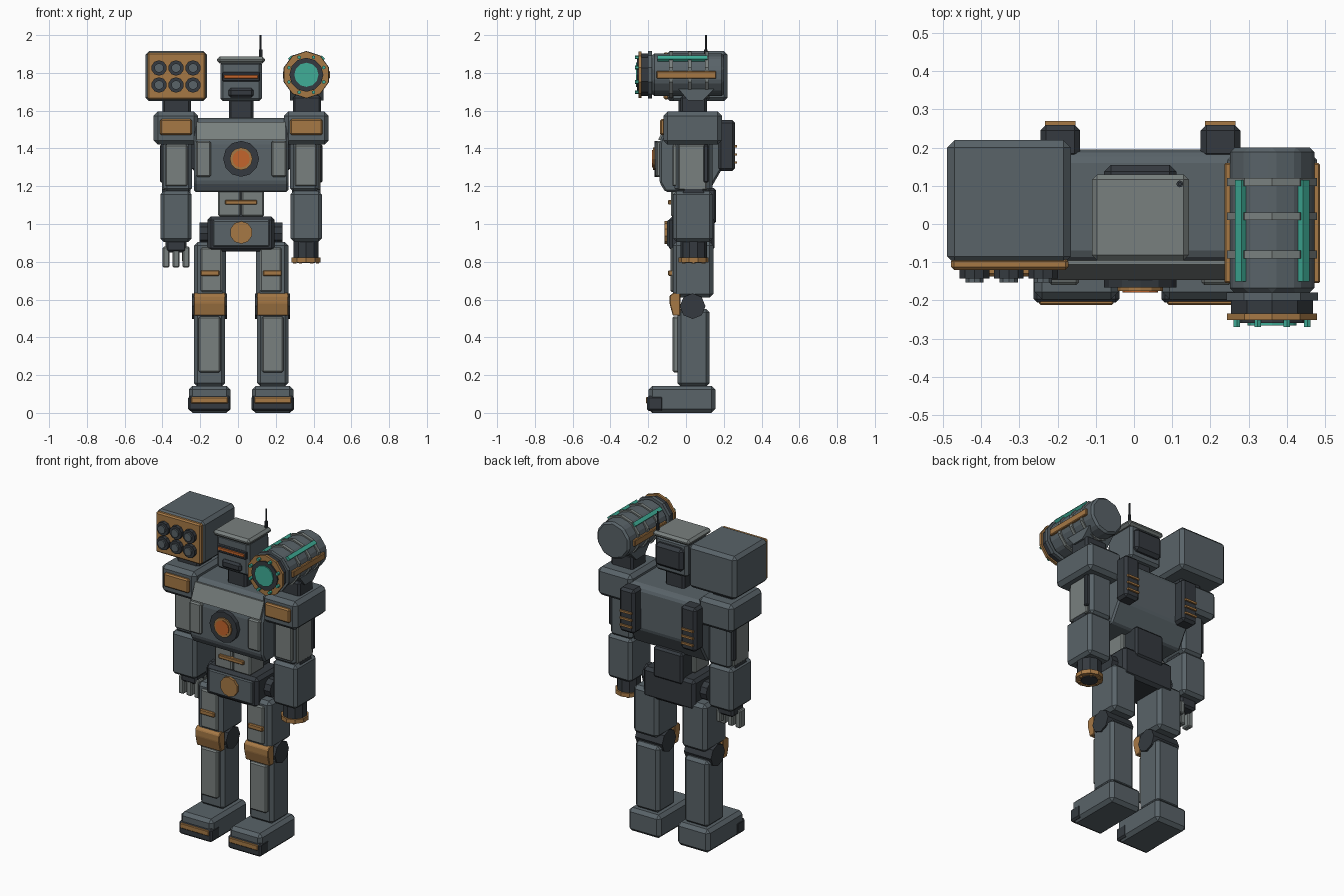
import bpy, bmesh, math
from mathutils import Matrix, Vector

if "Cube" in bpy.data.objects:
    bpy.data.objects.remove(bpy.data.objects["Cube"])

C = 0.0165  # symmetry plane of the body


def mat(name, r, g, b):
    m = bpy.data.materials.new(name)
    m.diffuse_color = (r, g, b, 1)
    m.use_nodes = True
    m.node_tree.nodes["Principled BSDF"].inputs["Base Color"].default_value = m.diffuse_color
    return m


GREY = mat("armour_grey", 0.10, 0.125, 0.14)
DARK = mat("joint_dark", 0.035, 0.042, 0.05)
LIGHT = mat("panel_light", 0.19, 0.215, 0.21)
BRASS = mat("trim_brass", 0.38, 0.19, 0.06)
GLOW = mat("glow_orange", 0.55, 0.13, 0.025)
TEAL = mat("lens_teal", 0.05, 0.42, 0.31)


def finish(name, bm, material, bevel=0.0):
    if bevel:
        bmesh.ops.bevel(bm, geom=bm.edges[:], offset=bevel, segments=1,
                        affect='EDGES', clamp_overlap=True)
    bmesh.ops.recalc_face_normals(bm, faces=bm.faces[:])
    me = bpy.data.meshes.new(name)
    bm.to_mesh(me)
    bm.free()
    me.materials.append(material)
    ob = bpy.data.objects.new(name, me)
    bpy.context.collection.objects.link(ob)
    return ob


def box(name, x, y, z, material=GREY, bevel=0.012):
    """Chamfered box from (min, max) ranges."""
    bm = bmesh.new()
    bmesh.ops.create_cube(bm, size=1)
    for v in bm.verts:
        v.co = [a[0] + (c + 0.5) * (a[1] - a[0]) for a, c in zip((x, y, z), v.co)]
    return finish(name, bm, material, bevel)


def pair(name, x, y, z, material=GREY, bevel=0.012):
    """Box on both sides; x is the distance range from the symmetry plane."""
    for s, side in ((-1, "right"), (1, "left")):
        box(f"{side}_{name}", sorted((C + s * x[0], C + s * x[1])), y, z, material, bevel)


def drum(name, centre, axis, length, r, material=DARK, n=10, r2=None, bevel=0.0):
    """Polygonal cylinder about a main axis, first vertex pointing up."""
    bm = bmesh.new()
    bmesh.ops.create_cone(bm, cap_ends=True, segments=n, radius1=r,
                          radius2=r if r2 is None else r2, depth=length)
    turn = {'x': Matrix.Rotation(math.pi / 2, 4, 'Y'),
            'y': Matrix.Rotation(math.pi / 2, 4, 'X'),
            'z': Matrix.Identity(4)}[axis]
    spin = math.pi / 2 if axis == 'y' else 0
    rot = turn @ Matrix.Rotation(-spin, 4, 'Z')
    # guarantee a vertex at the top for y-axis drums
    bmesh.ops.transform(bm, matrix=Matrix.Translation(Vector(centre)) @ rot, verts=bm.verts)
    if axis == 'y':
        top = max(bm.verts, key=lambda v: v.co.z).co
        if abs(top.x - centre[0]) > 1e-4:
            bmesh.ops.rotate(bm, cent=centre, verts=bm.verts,
                             matrix=Matrix.Rotation(math.pi / n, 3, 'Y'))
    return finish(name, bm, material, bevel)


def extrude(name, profile, x, material=GREY, bevel=0.0):
    """Extrude a (y, z) profile along x."""
    bm = bmesh.new()
    f = bm.faces.new([bm.verts.new((x[0], y, z)) for y, z in profile])
    ext = bmesh.ops.extrude_face_region(bm, geom=[f])['geom']
    bmesh.ops.translate(bm, vec=(x[1] - x[0], 0, 0),
                        verts=[g for g in ext if isinstance(g, bmesh.types.BMVert)])
    return finish(name, bm, material, bevel)


# Torso
extrude("chest", [(-0.08, 1.56), (-0.10, 1.535), (-0.14, 1.43), (-0.14, 1.22), (-0.11, 1.17),
                  (0.12, 1.17), (0.19, 1.29), (0.195, 1.535), (0.17, 1.56)],
        (C - 0.25, C + 0.25), GREY, 0.01)
extrude("collar_plate", [(-0.106, 1.54), (-0.147, 1.445), (-0.13, 1.445), (-0.09, 1.54)],
        (C - 0.235, C + 0.235), LIGHT)
pair("chest_panel", (0.16, 0.24), (-0.16, -0.12), (1.25, 1.44), LIGHT, 0.008)
drum("core_ring", (C, -0.148, 1.345), 'y', 0.036, 0.095, DARK, 12)
drum("core_rim", (C, -0.16, 1.345), 'y', 0.03, 0.06, BRASS, 12)
drum("core_lamp", (C, -0.165, 1.345), 'y', 0.03, 0.046, GLOW, 12)

# Back thrusters with slats
pair("thruster", (0.158, 0.262), (0.17, 0.26), (1.28, 1.55), DARK, 0.015)
for i in range(3):
    z = 1.325 + 0.043 * i
    pair(f"thruster_slat_{i}", (0.17, 0.25), (0.25, 0.27), (z - 0.006, z + 0.006), BRASS, 0)

# Waist and pelvis
box("waist_core", (C - 0.10, C + 0.10), (-0.04, 0.16), (1.0, 1.19), DARK)
pair("abdomen_panel", (0.003, 0.122), (-0.08, 0.06), (1.04, 1.18), LIGHT, 0.008)
box("belly_bar", (C - 0.085, C + 0.085), (-0.095, -0.07), (1.103, 1.127), BRASS, 0.004)
box("pelvis", (C - 0.178, C + 0.178), (-0.09, 0.15), (0.855, 1.04), DARK, 0.018)
box("pelvis_plate", (C - 0.15, C + 0.15), (-0.1, -0.08), (0.88, 1.02), GREY, 0.006)
drum("buckle", (C, -0.1, 0.955), 'y', 0.03, 0.06, BRASS, 10)
drum("hip_axle", (C, 0.035, 0.95), 'x', 0.44, 0.06, DARK)

# Neck and head
box("neck", (C - 0.065, C + 0.065), (-0.04, 0.09), (1.53, 1.67), DARK)
box("head", (C - 0.11, C + 0.11), (-0.08, 0.125), (1.65, 1.86), GREY, 0.015)
box("head_roof", (C - 0.127, C + 0.127), (-0.095, 0.13), (1.85, 1.886), LIGHT, 0.014)
box("visor_slot", (C - 0.1, C + 0.1), (-0.088, -0.06), (1.755, 1.805), DARK, 0.005)
box("visor_glow", (C - 0.09, C + 0.09), (-0.093, -0.06), (1.77, 1.79), GLOW, 0.003)
box("jaw", (C - 0.066, C + 0.066), (-0.095, 0.0), (1.67, 1.72), DARK)
box("head_rear_box", (C - 0.095, C + 0.095), (0.1, 0.155), (1.69, 1.83), DARK, 0.018)
drum("antenna_base", (0.12, 0.105, 1.90), 'z', 0.05, 0.009, DARK, 8)
drum("antenna", (0.12, 0.105, 1.94), 'z', 0.12, 0.005, DARK, 8)

# Arms
AX = 0.344
pair("shoulder", (0.228, 0.463), (-0.12, 0.19), (1.42, 1.595), GREY, 0.022)
pair("shoulder_plate", (0.26, 0.43), (-0.138, -0.11), (1.47, 1.555), BRASS, 0.008)
pair("upper_arm", (0.26, 0.41), (-0.06, 0.14), (1.17, 1.44), GREY, 0.018)
pair("upper_arm_front", (0.285, 0.4), (-0.072, -0.04), (1.2, 1.42), LIGHT, 0.006)
pair("upper_arm_side", (0.38, 0.42), (-0.04, 0.11), (1.18, 1.42), LIGHT, 0.006)
pair("arm_piston", (0.39, 0.43), (0.092, 0.12), (1.22, 1.42), DARK, 0.006)
pair("forearm", (0.262, 0.427), (-0.068, 0.142), (0.905, 1.175), GREY, 0.018)
for s, side in ((-1, "right"), (1, "left")):
    drum(f"{side}_elbow", (C + s * AX, 0.04, 1.155), 'x', 0.15, 0.06, DARK, 8)
box("palm", (C - AX - 0.055, C - AX + 0.055), (-0.02, 0.09), (0.85, 0.92), DARK)
for i in (-1, 0, 1):
    x = C - AX + i * 0.053
    box(f"finger_{i + 2}", (x - 0.018, x + 0.018), (-0.015, 0.04), (0.77, 0.88), LIGHT, 0.006)
box("thumb", (C - AX + 0.03, C - AX + 0.06), (0.055, 0.09), (0.8, 0.88), LIGHT, 0.006)
drum("arm_gun_barrel", (C + AX, 0.04, 0.865), 'z', 0.11, 0.07, DARK)
drum("arm_gun_rim", (C + AX, 0.04, 0.81), 'z', 0.025, 0.08, BRASS)
drum("arm_gun_bore", (C + AX, 0.04, 0.8), 'z', 0.015, 0.05, DARK)
for i in range(6):
    a = i * math.pi / 3
    drum(f"arm_gun_stud_{i}", (C + AX + 0.06 * math.cos(a), 0.04 + 0.06 * math.sin(a), 0.796),
         'z', 0.012, 0.01, BRASS, 6)

# Legs
pair("thigh", (0.08, 0.25), (-0.07, 0.145), (0.61, 0.905), GREY, 0.02)
pair("thigh_panel", (0.1, 0.215), (-0.083, -0.05), (0.64, 0.875), LIGHT, 0.008)
pair("thigh_bar", (0.115, 0.215), (-0.095, -0.07), (0.725, 0.755), BRASS, 0.005)
pair("shin", (0.085, 0.25), (-0.045, 0.125), (0.14, 0.55), GREY, 0.018)
pair("shin_panel", (0.11, 0.225), (-0.072, -0.03), (0.215, 0.51), LIGHT, 0.008)
pair("foot", (0.057, 0.277), (-0.198, 0.155), (0.0, 0.143), GREY, 0.02)
pair("toe_cap", (0.055, 0.28), (-0.206, -0.12), (0.01, 0.09), DARK, 0.01)
pair("toe_stripe", (0.07, 0.265), (-0.212, -0.19), (0.05, 0.083), BRASS, 0.004)
for s, side in ((-1, "right"), (1, "left")):
    x = C + s * 0.167
    drum(f"{side}_knee_joint", (x, 0.035, 0.565), 'x', 0.185, 0.068, DARK, 8)
    extrude(f"{side}_knee_pad", [(-0.068, 0.635), (-0.087, 0.62), (-0.087, 0.58), (-0.07, 0.515),
                                 (-0.03, 0.515), (-0.03, 0.635)], (x - 0.083, x + 0.083), BRASS, 0.004)

# Missile pod on the right shoulder
box("missile_pod_mount", (-0.4, -0.25), (-0.03, 0.11), (1.58, 1.67), DARK)
box("missile_pod", (-0.49, -0.165), (-0.105, 0.22), (1.65, 1.917), GREY, 0.02)
box("missile_pod_face", (-0.48, -0.172), (-0.12, -0.09), (1.66, 1.908), BRASS, 0.008)
for i in range(3):
    for j in range(2):
        x, z = -0.418 + 0.09 * i, 1.736 + 0.09 * j
        drum(f"tube_{i}_{j}", (x, -0.125, z), 'y', 0.035, 0.041, DARK, 10)
        drum(f"missile_{i}_{j}", (x, -0.135, z), 'y', 0.036, 0.025, GREY, 10)

# Cannon on the left shoulder
X, Z = 0.362, 1.79
box("cannon_post", (0.29, 0.44), (-0.03, 0.11), (1.58, 1.68), DARK)
extrude("cannon_cradle", [(-0.04, 1.715), (0.01, 1.655), (0.09, 1.655), (0.15, 1.715)],
        (0.275, 0.452), GREY)
drum("cannon_body", (X, 0.01, Z), 'y', 0.38, 0.116, GREY, 10, bevel=0.012)
for i, y in enumerate((0.11, 0.02, -0.08)):
    drum(f"cannon_band_{i}", (X, y, Z), 'y', 0.02, 0.124, LIGHT)
drum("cannon_collar", (X, -0.19, Z), 'y', 0.022, 0.126, GREY)
drum("cannon_muzzle", (X, -0.215, Z), 'y', 0.06, 0.113, DARK)
drum("cannon_rim", (X, -0.243, Z), 'y', 0.016, 0.124, BRASS)
drum("cannon_lens_ring", (X, -0.25, Z), 'y', 0.018, 0.09, DARK, 12)
drum("cannon_lens", (X, -0.257, Z), 'y', 0.018, 0.064, TEAL, 12)
for i in range(8):
    a = (i + 0.5) * math.pi / 4
    drum(f"cannon_stud_{i}", (X + 0.1 * math.cos(a), -0.258, Z + 0.1 * math.sin(a)),
         'y', 0.024, 0.01, TEAL, 6)
for s, side in ((-1, "inner"), (1, "outer")):
    xs = X + s * 0.116
    box(f"cannon_{side}_rail", (xs - 0.009, xs + 0.009), (-0.155, 0.16), (1.77, 1.81), BRASS, 0.004)
    strip = box(f"cannon_{side}_strip", (-0.012, 0.012), (-0.15, 0.115), (-0.012, 0.01), TEAL, 0)
    strip.rotation_euler = (0, s * math.pi / 4, 0)
    strip.location = (X + s * 0.082, 0, Z + 0.086)
